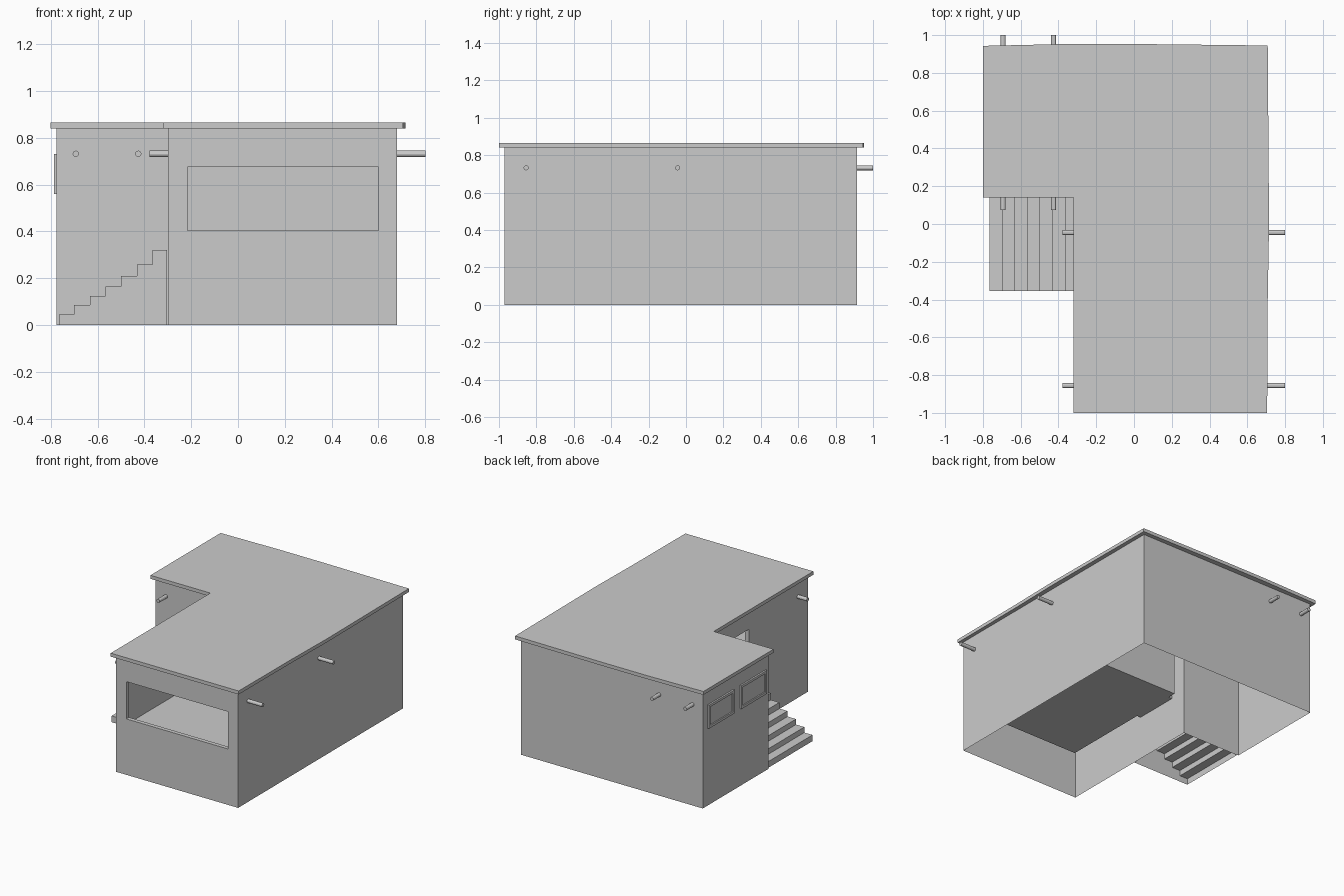
import bpy, bmesh
from mathutils import Vector

if "Cube" in bpy.data.objects:
    bpy.data.objects.remove(bpy.data.objects["Cube"])


def finish(name, bm):
    bmesh.ops.remove_doubles(bm, verts=bm.verts, dist=1e-5)
    bmesh.ops.recalc_face_normals(bm, faces=bm.faces)
    me = bpy.data.meshes.new(name)
    bm.to_mesh(me)
    bm.free()
    ob = bpy.data.objects.new(name, me)
    bpy.context.collection.objects.link(ob)
    return ob


def face(bm, pts):
    bm.faces.new([bm.verts.new(p) for p in pts])


def rect(a, b, z0, z1):
    return [(*a, z0), (*b, z0), (*b, z1), (*a, z1)]


def bridge(bm, outer, inner):
    for i in range(4):
        j = (i + 1) % 4
        face(bm, [outer[i], outer[j], inner[j], inner[i]])


def prism(name, outline, axis, depth):
    bm = bmesh.new()
    f = bm.faces.new([bm.verts.new(p) for p in outline])
    r = bmesh.ops.extrude_face_region(bm, geom=[f], use_keep_orig=True)
    vs = [g for g in r["geom"] if isinstance(g, bmesh.types.BMVert)]
    bmesh.ops.translate(bm, verts=vs, vec=Vector(axis) * depth)
    return finish(name, bm)


# key dimensions
XL, XN, XR = -0.775, -0.30, 0.68      # left wall, notch wall, right wall
YF, YN, YB = -0.97, 0.165, 0.915      # front wall, notch wall, back wall
TOP, FLOOR, T = 0.842, 0.32, 0.03

# openings on the outer shell and on the inner room
win = [rect((-0.215, y), (0.60, y), 0.405, 0.675) for y in (YF, YF + T)]
door = [rect((x, 0.04), (x, -0.29), FLOOR, 0.71) for x in (XN, XN + T)]

# outer wall shell, open below
bm = bmesh.new()
for a, b in (((XR, YF), (XR, YB)), ((XR, YB), (XL, YB)),
             ((XL, YB), (XL, YN)), ((XL, YN), (XN, YN))):
    face(bm, rect(a, b, 0, TOP))
bridge(bm, rect((XN, YN), (XN, YF), 0, TOP), door[0])
bridge(bm, rect((XN, YF), (XR, YF), 0, TOP), win[0])
finish("walls", bm)

# inner room with floor, ceiling and the jambs of both openings
bm = bmesh.new()
l, r, f, b, c = XN + T, XR - T, YF + T, 0.10, 0.81
face(bm, rect((r, f), (r, b), FLOOR, c))
face(bm, rect((r, b), (l, b), FLOOR, c))
bridge(bm, rect((l, b), (l, f), FLOOR, c), door[1])
bridge(bm, rect((l, f), (r, f), FLOOR, c), win[1])
for z in (FLOOR, c):
    face(bm, [(l, f, z), (r, f, z), (r, b, z), (l, b, z)])
bridge(bm, door[0], door[1])
bridge(bm, win[0], win[1])
finish("inner_room", bm)

# flat roof slab with slightly uneven edges
roof = [(-0.32, -1), (0.705, -1), (0.708, -0.4), (0.715, 0.0), (0.708, 0.945),
        (0, 0.953), (-0.35, 0.953), (-0.80, 0.943), (-0.80, 0.14), (-0.32, 0.14)]
prism("roof", [(x, y, 0.84) for x, y in roof], (0, 0, 1), 0.025)

# stairs: folded treads and risers, sides closed, underside open
heights = [0.045, 0.085, 0.125, 0.165, 0.21, 0.26, 0.32]
xs = [-0.765, -0.70, -0.633, -0.565, -0.50, -0.432, -0.365, XN - 0.003]
y0, y1 = -0.355, YN - 0.002
bm = bmesh.new()
prev = 0
side = [(xs[0], 0)]
for i, h in enumerate(heights):
    face(bm, [(xs[i], y0, prev), (xs[i], y1, prev), (xs[i], y1, h), (xs[i], y0, h)])
    face(bm, [(xs[i], y0, h), (xs[i], y1, h), (xs[i + 1], y1, h), (xs[i + 1], y0, h)])
    side += [(xs[i], h), (xs[i + 1], h)]
    prev = h
side.append((xs[-1], 0))
for y in (y0, y1):
    face(bm, [(x, y, z) for x, z in side])
finish("stairs", bm)

# two framed windows on the left wall
for n, (ya, yb) in enumerate(((0.86, 0.567), (0.488, 0.196))):
    bm = bmesh.new()
    m, xo, xi = 0.018, -0.787, -0.778
    out = rect((xo, ya), (xo, yb), 0.56, 0.73)
    inn = rect((xo, ya - m), (xo, yb + m), 0.56 + m, 0.73 - m)
    pane = [(xi, y, z) for _, y, z in inn]
    bridge(bm, [(XL, y, z) for _, y, z in out], out)
    bridge(bm, out, inn)
    bridge(bm, inn, pane)
    face(bm, pane)
    finish(f"side_window_{n + 1}", bm)


# round roof beams poking through the walls
def beam(name, start, end):
    a, b = Vector(start), Vector(end)
    bpy.ops.mesh.primitive_cylinder_add(
        vertices=12, radius=0.0135, depth=(b - a).length, location=(a + b) / 2,
        rotation=(b - a).to_track_quat('Z', 'Y').to_euler())
    bpy.context.object.name = name


for i, y in enumerate((-0.855, -0.045)):
    beam(f"cross_beam_{i + 1}", (-0.378, y, 0.732), (0.80, y, 0.732))
for i, x in enumerate((-0.693, -0.426)):
    beam(f"long_beam_{i + 1}", (x, 0.075, 0.732), (x, 1.0, 0.732))
